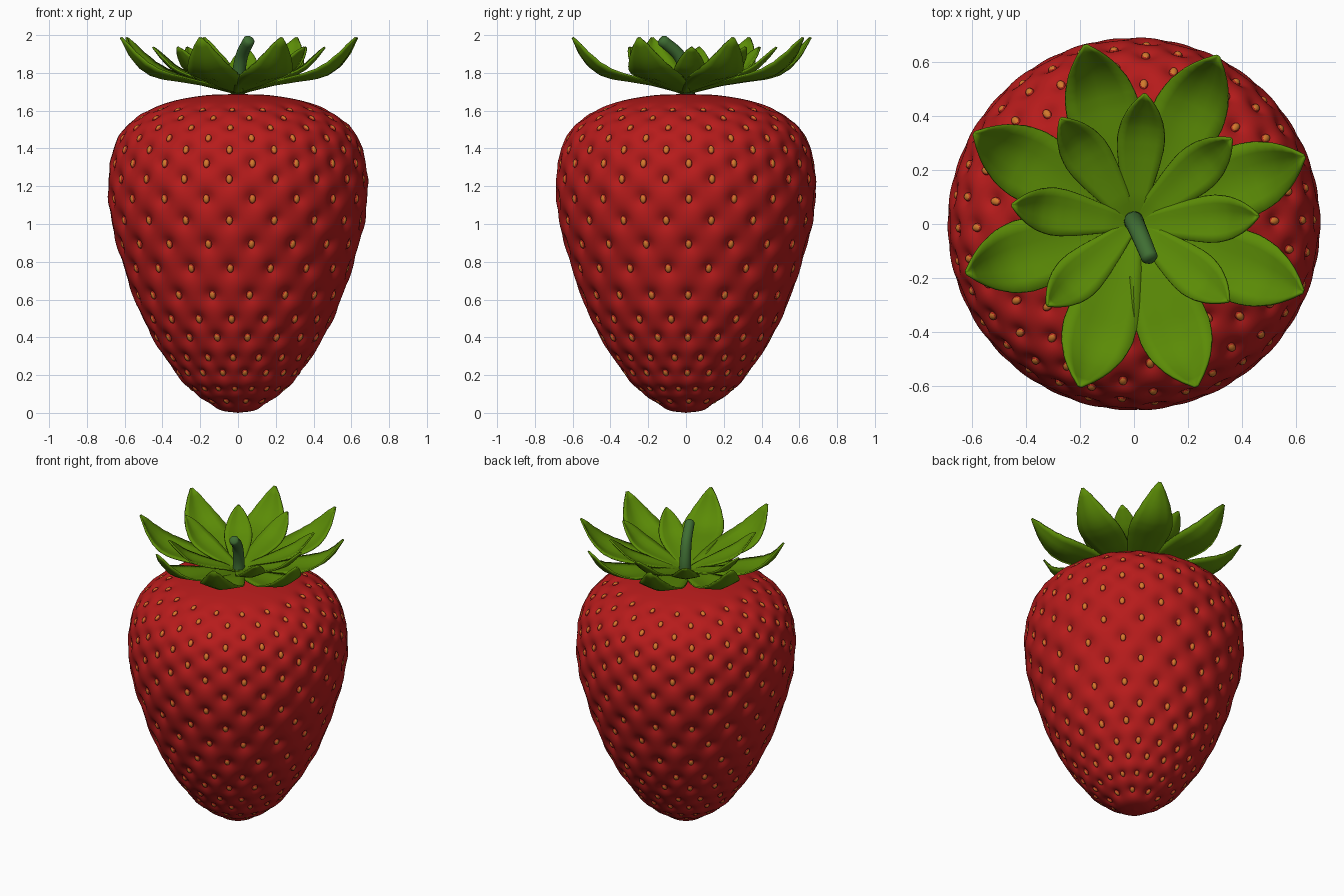
import bpy, bmesh, math
from mathutils import Vector, Matrix, kdtree

if "Cube" in bpy.data.objects:
    bpy.data.objects.remove(bpy.data.objects["Cube"])


def mat(name, rgb):
    m = bpy.data.materials.new(name)
    m.diffuse_color = (*rgb, 1)
    m.use_nodes = True
    m.node_tree.nodes["Principled BSDF"].inputs["Base Color"].default_value = m.diffuse_color
    return m


RED = mat("berry red", (0.47, 0.011, 0.011))
SEED = mat("seed orange", (0.65, 0.19, 0.025))
RIM = mat("seed rim red", (0.42, 0.02, 0.01))
LEAF = mat("leaf green", (0.105, 0.26, 0.002))
STEM = mat("stem green", (0.05, 0.155, 0.033))


def finish(bm, name, mats):
    me = bpy.data.meshes.new(name)
    bmesh.ops.recalc_face_normals(bm, faces=bm.faces)
    for f in bm.faces:
        f.smooth = True
    bm.to_mesh(me)
    bm.free()
    for m in mats:
        me.materials.append(m)
    ob = bpy.data.objects.new(name, me)
    bpy.context.collection.objects.link(ob)
    return ob


def spline(pts, n):
    """Catmull-Rom curve with n samples per span."""
    p = [Vector(q) for q in pts]
    p = [2 * p[0] - p[1]] + p + [2 * p[-1] - p[-2]]
    out = []
    for i in range(1, len(p) - 2):
        a, b, c, d = p[i - 1:i + 3]
        for k in range(n):
            t = k / n
            out.append(0.5 * (2 * b + (c - a) * t + (2 * a - 5 * b + 4 * c - d) * t * t
                              + (3 * b - a - 3 * c + d) * t ** 3))
    return out + [p[-2]]


def lerp(table, t):
    for (a, u), (b, v) in zip(table, table[1:]):
        if t <= b:
            return u + (v - u) * (t - a) / (b - a)
    return table[-1][1]


# Berry outline (radius, height)
prof = spline([(0, 0.0), (0.11, 0.02), (0.23, 0.10), (0.333, 0.2), (0.47, 0.4), (0.556, 0.6),
               (0.622, 0.8), (0.676, 1.0), (0.698, 1.2), (0.68, 1.37), (0.618, 1.5),
               (0.488, 1.6), (0.34, 1.652), (0.165, 1.682), (0, 1.688)], 14)
prof[0].x = prof[-1].x = 0


def at_height(z):
    i = min(range(1, len(prof) - 1), key=lambda k: abs(prof[k].y - z))
    t = prof[i + 1] - prof[i - 1]
    return Vector(prof[i]), Vector((t.y, -t.x)).normalized()


# Staggered rows of seeds: position, outward direction, dimple size
COUNT = 17
seeds = []
rows = [0.05, 0.12, 0.2, 0.285, 0.38, 0.49, 0.62, 0.755, 0.885, 1.015, 1.125, 1.235,
        1.33, 1.405, 1.467, 1.525, 1.575, 1.62]
for i, z in enumerate(rows):
    p, nrm = at_height(z)
    n = 9 if i == 0 else COUNT
    size = min(0.05, 0.3 * math.tau * p.x / n)
    if z > 1.3:
        size = min(size, 0.05 - 0.05 * (z - 1.3))
    for k in range(n):
        a = math.radians(-94) + math.tau * (k + 0.5 * (i % 2 == 0)) / n
        c, s = math.cos(a), math.sin(a)
        seeds.append((Vector((p.x * c, p.x * s, p.y)), Vector((nrm.x * c, nrm.x * s, nrm.y)), size))
tree = kdtree.KDTree(len(seeds))
for i, s in enumerate(seeds):
    tree.insert(s[0], i)
tree.balance()


def dimple(dist, size):
    q = (dist / size) ** 2
    return size * (0.42 * math.exp(-q / 2) + 0.3 * math.exp(-q / 0.5))


# Berry body: lathe with a dimple pressed in around each seed
SEG = COUNT * 16
bm = bmesh.new()
rings = []
for j, p in enumerate(prof):
    if p.x == 0:
        rings.append([bm.verts.new((0, 0, p.y))] * SEG)
        continue
    t = prof[j + 1] - prof[j - 1]
    nx, nz = Vector((t.y, -t.x)).normalized()
    ring = []
    for k in range(SEG):
        a = math.tau * k / SEG
        c, s = math.cos(a), math.sin(a)
        v = Vector((p.x * c, p.x * s, p.y))
        d = sum(dimple(dist, seeds[i][2]) for _, i, dist in tree.find_n(v, 4))
        ring.append(bm.verts.new(v - d * Vector((nx * c, nx * s, nz))))
    rings.append(ring)
for lo, hi in zip(rings, rings[1:]):
    for k in range(SEG):
        m = (k + 1) % SEG
        quad = [lo[k], lo[m], hi[m], hi[k]]
        bm.faces.new(list(dict.fromkeys(quad)))
finish(bm, "berry_body", [RED])

# Seeds: small sunken ovals with an orange outer cap
bm = bmesh.new()
for pos, out, size in seeds:
    k = 0.6 + 0.4 * size / 0.05
    side = Vector((0, 0, 1)).cross(out).normalized()
    up = out.cross(side)
    c = pos - out * (0.72 * size - 0.002)
    rot = Matrix((side, up, out)).transposed().to_4x4()
    mx = Matrix.Translation(c) @ rot @ Matrix.Diagonal((0.018 * k, 0.026 * k, 0.018 * k, 1))
    res = bmesh.ops.create_icosphere(bm, subdivisions=3, radius=1, matrix=mx)
    for f in {f for v in res["verts"] for f in v.link_faces}:
        f.material_index = 0 if (f.calc_center_median() - c).dot(out) > 0.0115 * k else 1
# Drop the hidden inner halves
finish(bm, "seeds", [SEED, RIM])

# Leaves: blades with a centre crease, curling up to the tip
WIDTH = [(0, 0.2), (0.25, 0.6), (0.45, 0.86), (0.58, 0.98), (0.68, 1), (0.78, 0.9),
         (0.87, 0.68), (0.94, 0.42), (1, 0.05)]


def leaves(name, tips, half, rise):
    bm = bmesh.new()
    for x, y in tips:
        length, a = math.hypot(x, y), math.atan2(y, x)
        rot = Matrix.Rotation(a, 3, 'Z')
        prev = None
        for i in range(25):
            t = i / 24
            w = half * lerp(WIDTH, t)
            z = lerp(rise, t)
            row = []
            for u in (-1, -0.66, -0.33, 0, 0.33, 0.66, 1):
                lift = (0.06 + 0.3 * t * t) * w * abs(u) ** 1.2
                row.append(bm.verts.new(rot @ Vector((length * t - 0.4 * lift * t, u * w, z + lift))))
            if prev:
                for k in range(6):
                    bm.faces.new((prev[k], row[k], row[k + 1], prev[k + 1]))
            prev = row
    ob = finish(bm, name, [LEAF])
    mod = ob.modifiers.new("thickness", 'SOLIDIFY')
    mod.thickness = 0.01
    mod.offset = 0


leaves("outer_leaves",
       [(-0.18, 0.66), (0.31, 0.62), (0.63, 0.25), (0.625, -0.25), (0.23, -0.6),
        (-0.2, -0.6), (-0.62, -0.18), (-0.59, 0.335)], 0.135,
       [(0, 1.69), (0.15, 1.715), (0.3, 1.737), (0.5, 1.757), (0.65, 1.77), (0.75, 1.79),
        (0.84, 1.828), (0.92, 1.89), (1, 1.985)])
leaves("inner_leaves",
       [(0.04, 0.48), (0.36, 0.315), (0.46, 0.03), (0.35, -0.285), (-0.32, -0.3),
        (-0.45, 0.07), (-0.27, 0.39)], 0.088,
       [(0, 1.70), (0.2, 1.735), (0.4, 1.757), (0.55, 1.775), (0.68, 1.795), (0.78, 1.82),
        (0.9, 1.875), (1, 1.935)])

# Stem: bent tapering tube with a rounded tip
path = spline([(0, 0.01, 1.68), (0.002, 0.005, 1.78), (0.02, -0.035, 1.89), (0.058, -0.125, 1.972)], 6)
path.append(path[-1] + (path[-1] - path[-2]).normalized() * 0.012)
bm = bmesh.new()
prev = None
for i, p in enumerate(path):
    d = (path[min(i + 1, len(path) - 1)] - path[max(i - 1, 0)]).normalized()
    u = d.cross(Vector((1, 0, 0))).normalized()
    v = d.cross(u)
    r = 0.02 if i == len(path) - 1 else 0.038 - 0.008 * i / len(path)
    ring = [bm.verts.new(p + r * (u * math.cos(math.tau * k / 20) + v * math.sin(math.tau * k / 20)))
            for k in range(20)]
    if prev:
        for k in range(20):
            m = (k + 1) % 20
            bm.faces.new((prev[k], prev[m], ring[m], ring[k]))
    else:
        bm.faces.new(ring)
    prev = ring
bm.faces.new(prev)
finish(bm, "stem", [STEM])
